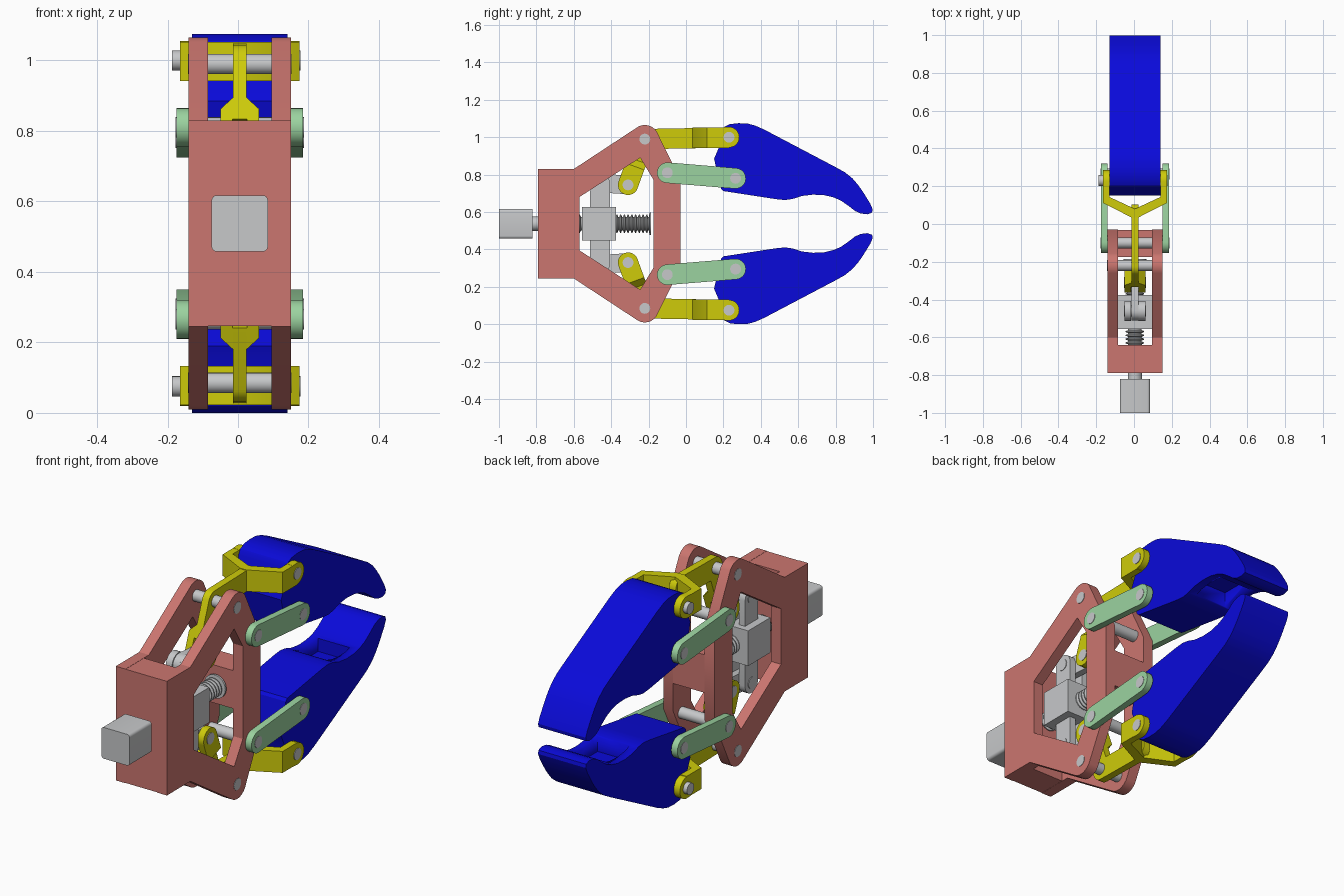
import bpy, bmesh, math
from mathutils import Matrix, Vector

if "Cube" in bpy.data.objects:
    bpy.data.objects.remove(bpy.data.objects["Cube"])

ZC = 0.5375                 # symmetry plane of the gripper
ORIGIN = (0.005, 0, ZC)


def material(name, rgb):
    m = bpy.data.materials.new(name)
    m.diffuse_color = (*rgb, 1)
    m.use_nodes = True
    m.node_tree.nodes["Principled BSDF"].inputs["Base Color"].default_value = m.diffuse_color
    return m


PINK = material("salmon", (0.60, 0.18, 0.16))
BLUE = material("blue", (0.003, 0.003, 0.70))
YELLOW = material("yellow", (0.62, 0.60, 0.003))
GREEN = material("pale_green", (0.33, 0.65, 0.35))
GREY = material("light_grey", (0.57, 0.58, 0.59))


def finish(name, bm, mat, mirror=True):
    """Mesh (x, y, z relative to ORIGIN) to object, mirrored top to bottom if asked."""
    bmesh.ops.remove_doubles(bm, verts=bm.verts, dist=1e-5)
    bmesh.ops.recalc_face_normals(bm, faces=bm.faces)
    me = bpy.data.meshes.new(name)
    bm.to_mesh(me)
    bm.free()
    me.materials.append(mat)
    ob = bpy.data.objects.new(name, me)
    ob.location = ORIGIN
    bpy.context.collection.objects.link(ob)
    bpy.ops.object.select_all(action='DESELECT')
    ob.select_set(True)
    bpy.context.view_layer.objects.active = ob
    bpy.ops.object.shade_smooth_by_angle(angle=math.radians(30))
    if mirror:
        mod = ob.modifiers.new("mirror", 'MIRROR')
        mod.use_axis = (False, False, True)
        mod.use_mirror_merge = False
    return ob


def add_prism(bm, outline, x0, x1, hole=None):
    """Extrude a (y, z) outline along x, with an optional hole."""
    cu = bpy.data.curves.new("outline", 'CURVE')
    cu.dimensions, cu.fill_mode = '2D', 'BOTH'
    cu.extrude = (x1 - x0) / 2
    for loop in [outline] + ([hole] if hole else []):
        sp = cu.splines.new('POLY')
        sp.points.add(len(loop) - 1)
        for p, (y, z) in zip(sp.points, loop):
            p.co = (y, z - ZC, 0, 1)
        sp.use_cyclic_u = True
    ob = bpy.data.objects.new("outline", cu)
    bpy.context.collection.objects.link(ob)
    bpy.context.view_layer.update()
    me = bpy.data.meshes.new_from_object(ob.evaluated_get(bpy.context.evaluated_depsgraph_get()))
    me.transform(Matrix(((0, 0, 1, (x0 + x1) / 2), (1, 0, 0, 0), (0, 1, 0, 0), (0, 0, 0, 1))))
    bm.from_mesh(me)
    bpy.data.objects.remove(ob)
    bpy.data.curves.remove(cu)
    bpy.data.meshes.remove(me)


def prism(name, outline, spans, mat, mirror=True, hole=None):
    bm = bmesh.new()
    for x0, x1 in spans:
        add_prism(bm, outline, x0, x1, hole)
    return finish(name, bm, mat, mirror)


def arc(c, r, a0, a1, n=12):
    return [(c[0] + r * math.cos(math.radians(a0 + (a1 - a0) * i / n)),
             c[1] + r * math.sin(math.radians(a0 + (a1 - a0) * i / n))) for i in range(n + 1)]


def capsule(p, q, r, square_end=False):
    """Bar outline from p to q with rounded ends, or a square end at q."""
    a = math.degrees(math.atan2(q[1] - p[1], q[0] - p[0]))
    return arc(p, r, a + 90, a + 270) + arc(q, r, a - 90, a + 90, 1 if square_end else 12)


def both(x0, x1):
    return [(x0, x1), (-x1, -x0)]


def rect(y0, y1, z0, z1):
    return [(y0, z0), (y1, z0), (y1, z1), (y0, z1)]


def flip(points):
    return [(y, 2 * ZC - z) for y, z in reversed(points)]


def pin(name, c, x0, x1, r=0.029):
    prism(name, arc(c, r, 0, 345, 23), [(x0, x1)], GREY)


# Joint centres of the upper half
ARM_PIVOT, ARM_TIP, ARM_KNEE = (-0.22, 0.99), (0.23, 1.0), (-0.31, 0.745)
LINK_BACK, LINK_TIP, NUT_PIVOT = (-0.10, 0.81), (0.265, 0.78), (-0.46, 0.755)

# Frame: two side plates, base block and cross bar
upper = [(-0.79, 0.83), (-0.60, 0.83)] + arc(ARM_PIVOT, 0.075, 123, 33) + [(-0.03, 0.775)]
window = [(-0.57, 0.68), (-0.245, 0.89), (-0.175, 0.775)]
prism("frame_side_plates", upper + flip(upper), both(0.09, 0.145), PINK, False,
      window + flip(window))
prism("frame_base_block", rect(-0.789, -0.64, 0.246, 0.829), [(-0.0905, 0.0905)], PINK, False)
prism("frame_cross_bar", rect(-0.174, -0.031, 0.44, 0.635), [(-0.0905, 0.0905)], PINK, False)

# Motor box with softened edges
bm = bmesh.new()
add_prism(bm, rect(-1.0, -0.82, 0.4575, 0.6175), -0.08, 0.08)
bmesh.ops.remove_doubles(bm, verts=bm.verts, dist=1e-5)
bmesh.ops.dissolve_limit(bm, angle_limit=0.01, verts=bm.verts, edges=bm.edges)
bmesh.ops.bevel(bm, geom=[e for e in bm.edges if abs(e.verts[0].co.y - e.verts[1].co.y) > 0.1],
                offset=0.015, segments=4, profile=0.5, affect='EDGES')
finish("motor_box", bm, GREY, False)

# Lead screw: lathed shaft with thread ridges
profile = [(-0.83, 0), (-0.83, 0.038), (-0.64, 0.038)]
for i in range(22):
    y = -0.64 + i * 0.02
    profile += [(y + 0.003, 0.036), (y + 0.008, 0.049), (y + 0.013, 0.049), (y + 0.018, 0.036)]
profile += [(-0.197, 0.036), (-0.196, 0.06), (-0.186, 0.06), (-0.186, 0)]
bm = bmesh.new()
vs = [bm.verts.new((0, y, r)) for y, r in profile]
es = [bm.edges.new(pair) for pair in zip(vs, vs[1:])]
bmesh.ops.spin(bm, geom=vs + es, cent=(0, 0, 0), axis=(0, 1, 0), angle=math.tau, steps=24)
finish("lead_screw", bm, GREY, False)

# Travelling nut, its ears and the short links
prism("nut_block", rect(-0.555, -0.375, 0.4475, 0.6275), [(-0.095, 0.095)], GREY, False)
prism("nut_ears", capsule(NUT_PIVOT, (-0.46, 0.60), 0.053, True), both(0.02, 0.055), GREY)
prism("nut_link", capsule(NUT_PIVOT, ARM_KNEE, 0.05), [(-0.018, 0.018)], GREY)

# Bent arm: stem, knee clevis, flared shoulder and fork
prism("arm_stem", capsule((0.05, 0.995), ARM_PIVOT, 0.054), [(-0.019, 0.019)], YELLOW)
u = (Vector(ARM_PIVOT) - Vector(ARM_KNEE)).normalized()
side = Vector((-u.y, u.x)) * 0.054
shoulder = Vector(ARM_KNEE) + u * 0.075
prism("arm_leg", capsule(ARM_PIVOT, tuple(shoulder), 0.054, True), [(-0.019, 0.019)], YELLOW)
prism("arm_clevis", capsule(ARM_KNEE, tuple(shoulder), 0.054, True), both(0.02, 0.055), YELLOW)
bm = bmesh.new()
for dist, w in ((0.0, 0.055), (0.03, 0.055), (0.065, 0.019)):
    for s in (-1, 1):
        p = shoulder + u * dist + side * s
        for x in (-w, w):
            bm.verts.new((x, p.x, p.y - ZC))
bmesh.ops.convex_hull(bm, input=bm.verts)
finish("arm_shoulder", bm, YELLOW)
half = [(0.019, 0.035), (0.17, 0.112), (0.17, 0.23), (0.135, 0.23), (0.135, 0.143)]
fork = half + [(0, 0.08)] + [(-x, y) for x, y in reversed(half)]
bm = bmesh.new()
face = bm.faces.new([bm.verts.new((x, y, 0.942 - ZC)) for x, y in fork])
ext = bmesh.ops.extrude_face_region(bm, geom=[face])
bmesh.ops.translate(bm, vec=(0, 0, 0.11),
                    verts=[g for g in ext['geom'] if isinstance(g, bmesh.types.BMVert)])
finish("arm_fork", bm, YELLOW)
prism("arm_fork_ends", capsule(ARM_TIP, (0.20, 0.998), 0.055, True), both(0.135, 0.17), YELLOW)

# Parallel links outside the frame
prism("parallel_links", capsule(LINK_BACK, LINK_TIP, 0.055), both(0.145, 0.18), GREEN)

# Jaw with a pocket in its gripping side
jaw = [(0.15, 0.885), (0.18, 0.955), (0.19, 1.03), (0.205, 1.055), (0.235, 1.07), (0.28, 1.075),
       (0.33, 1.073), (0.37, 1.062), (0.42, 1.04), (0.80, 0.84), (0.85, 0.812), (0.89, 0.78),
       (0.92, 0.745), (0.945, 0.71), (0.985, 0.645), (0.998, 0.615), (0.995, 0.597),
       (0.97, 0.588), (0.935, 0.592), (0.905, 0.605), (0.87, 0.632), (0.83, 0.66),
       (0.79, 0.678), (0.74, 0.69), (0.68, 0.693), (0.62, 0.686), (0.57, 0.67), (0.53, 0.664),
       (0.48, 0.669), (0.20, 0.712), (0.187, 0.725)]
finger = prism("jaw", jaw, [(-0.135, 0.135)], BLUE)
cutter = prism("jaw_pocket_cutter", rect(0.58, 0.77, 0.60, 0.75), [(-0.09, 0.09)], BLUE, False)
cutter.hide_render = True
cutter.hide_set(True)
cut = finger.modifiers.new("pocket", 'BOOLEAN')
cut.operation, cut.object, cut.solver = 'DIFFERENCE', cutter, 'EXACT'
finger.modifiers.move(len(finger.modifiers) - 1, 0)

# Pivot pins
pin("frame_pin", ARM_PIVOT, -0.147, 0.147)
pin("fork_pin", ARM_TIP, -0.192, 0.173)
pin("link_frame_pin", LINK_BACK, -0.182, 0.182)
pin("link_jaw_pin", LINK_TIP, -0.182, 0.182)
pin("knee_pin", ARM_KNEE, -0.058, 0.058)
pin("nut_pin", NUT_PIVOT, -0.058, 0.058)
